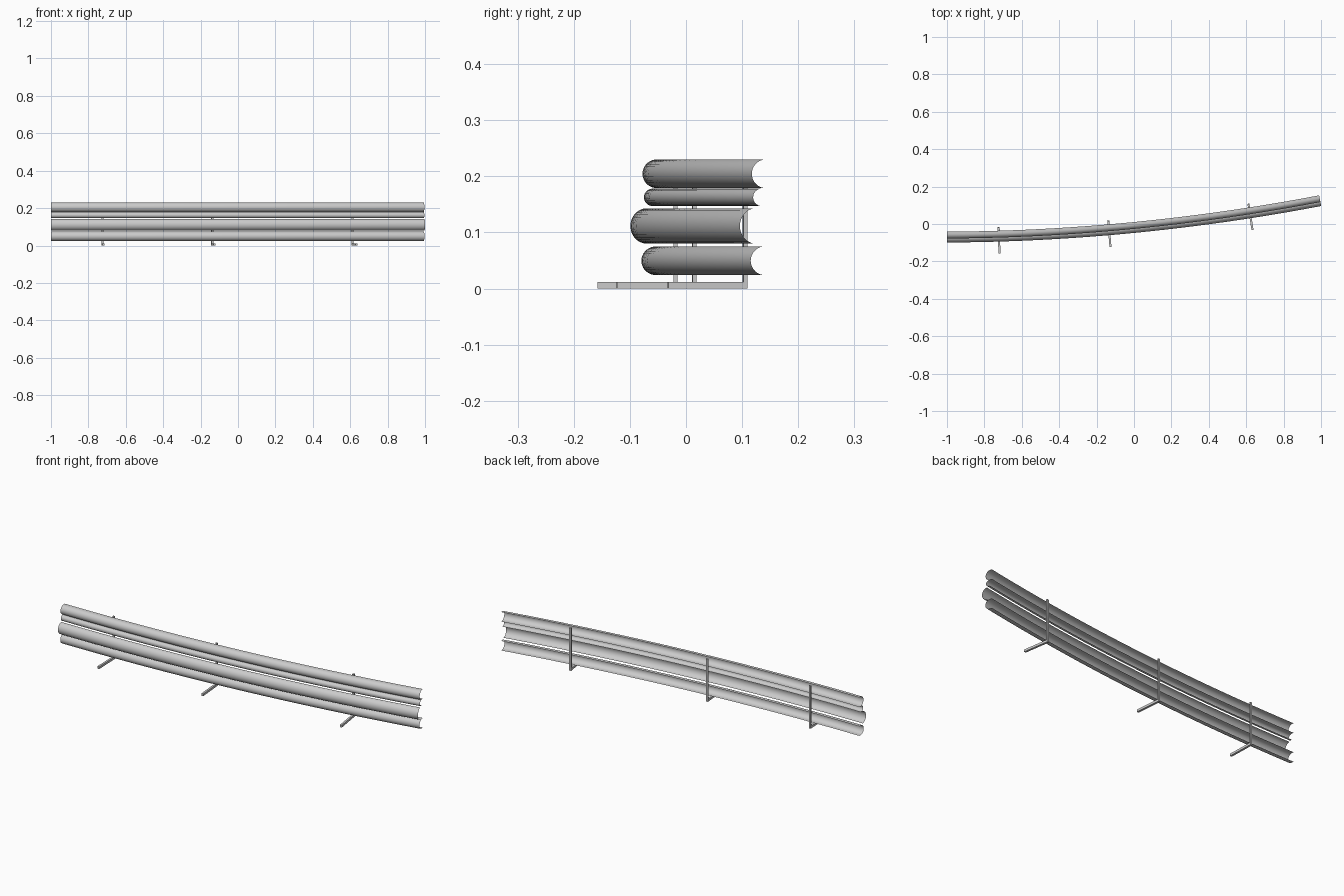
import bpy, bmesh
from math import sin, cos, pi, atan
from mathutils import Vector, Matrix

if "Cube" in bpy.data.objects:
    bpy.data.objects.remove(bpy.data.objects["Cube"])

# Gentle plan curve that every part follows
def path(x):
    return Vector((x, 0.098 * x + 0.0465 * x * x + 0.0105, 0))

def heading(x):
    return atan(0.098 + 0.093 * x)

def place(x, off, z):
    a = heading(x)
    return path(x) + Vector((-sin(a) * off, cos(a) * off, z))

def finish(name, bm):
    bmesh.ops.recalc_face_normals(bm, faces=bm.faces)
    me = bpy.data.meshes.new(name)
    bm.to_mesh(me)
    bm.free()
    ob = bpy.data.objects.new(name, me)
    bpy.context.collection.objects.link(ob)
    return ob

# Open half-pipe rail swept along the curve
def rail(name, zc, r, front, back, steps=24, arc=18):
    depth = back - front
    bulge = min(r, depth)
    prof = [(front + bulge * (1 - sin(pi * i / arc)), zc + r * cos(pi * i / arc))
            for i in range(arc + 1)]
    if depth > r:
        prof = [(back, zc + r)] + prof + [(back, zc - r)]
    bm = bmesh.new()
    rows = []
    for s in range(steps + 1):
        x = -1 + 1.99 * s / steps
        rows.append([bm.verts.new(place(x, o, z)) for o, z in prof])
    for a, b in zip(rows, rows[1:]):
        for i in range(len(prof) - 1):
            bm.faces.new((a[i], a[i + 1], b[i + 1], b[i]))
    for f in bm.faces:
        f.smooth = True
    return finish(name, bm)

# Box set square to the curve at x, spanning given offsets and heights
def bar(name, x, width, o0, o1, z0, z1):
    bm = bmesh.new()
    bmesh.ops.create_cube(bm, size=1)
    m = (Matrix.Translation(path(x)) @ Matrix.Rotation(heading(x), 4, 'Z')
         @ Matrix.Translation((0, (o0 + o1) / 2, (z0 + z1) / 2))
         @ Matrix.Diagonal((width, o1 - o0, z1 - z0, 1)))
    bm.transform(m)
    return finish(name, bm)

# Four stacked rails
rail("top_rail", 0.2045, 0.0255, -0.0365, 0.0)
rail("narrow_rail", 0.1625, 0.0155, -0.034, -0.012)
rail("wide_rail", 0.1115, 0.0315, -0.058, -0.029)
rail("bottom_rail", 0.0495, 0.0255, -0.0385, 0.0)

# Three L-shaped supports
for n, x in enumerate((-0.723, -0.136, 0.615), 1):
    bar(f"post_{n}", x, 0.011, 0.0135, 0.0205, 0.012, 0.229)
    bar(f"foot_{n}", x, 0.011, -0.122, 0.0205, 0.0, 0.012)
